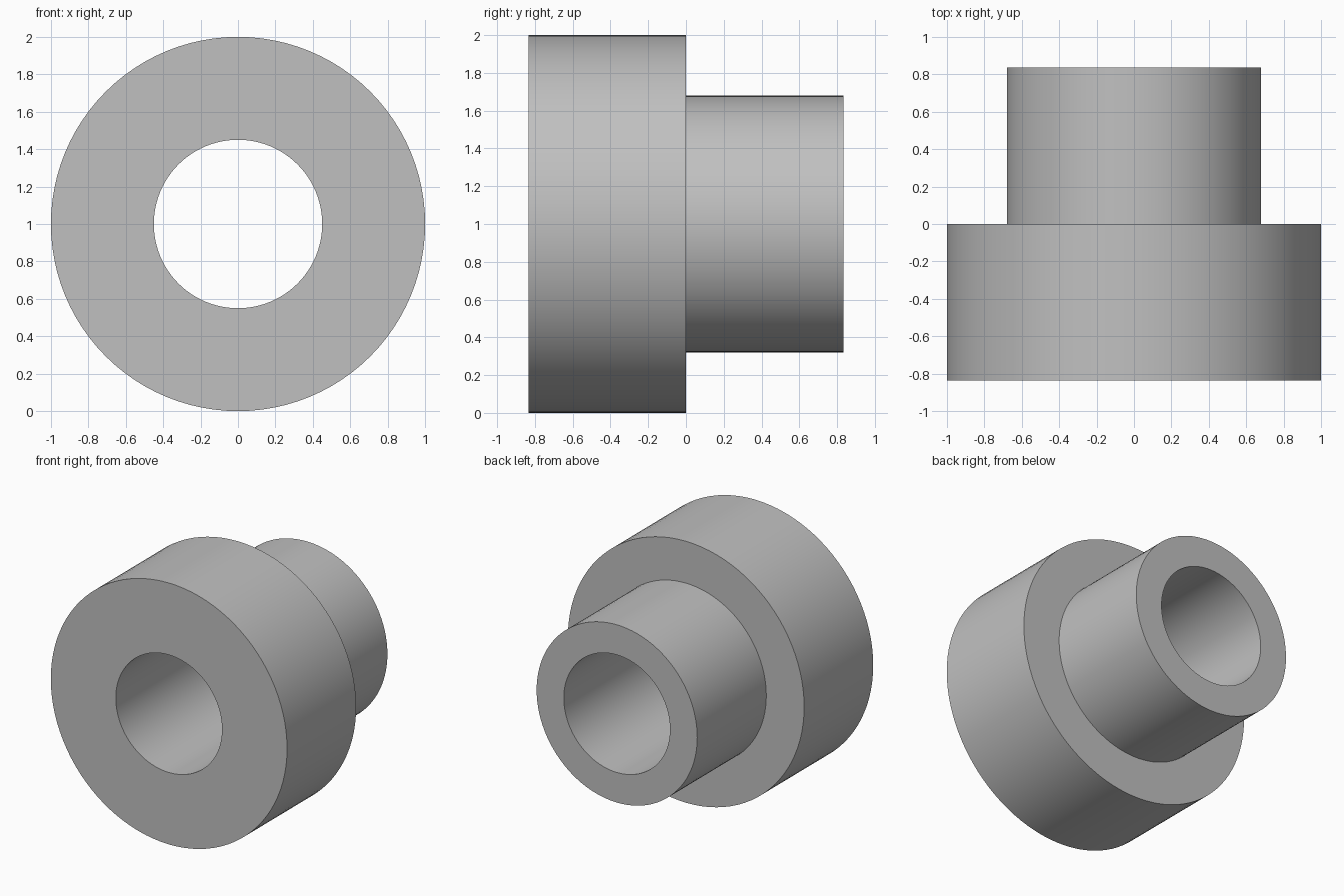
import bpy
import bmesh
import math
from mathutils import Matrix, Vector

cube = bpy.data.objects.get("Cube")
if cube:
    bpy.data.objects.remove(cube, do_unlink=True)

SEGMENTS = 96
FLANGE_RADIUS, SLEEVE_RADIUS, BORE_RADIUS = 1.0, 0.68, 0.45
HALF_LENGTH = 0.835

# Plain grey metal
grey = bpy.data.materials.new("grey_metal")
grey.use_nodes = True
colour = (0.53, 0.53, 0.53, 1.0)
grey.diffuse_color = colour
grey.node_tree.nodes["Principled BSDF"].inputs["Base Color"].default_value = colour


def lathe(name, profile, centre):
    """Revolve a closed (radius, y) profile around the y axis."""
    bm = bmesh.new()
    verts = [bm.verts.new((r, y, 0)) for r, y in profile]
    edges = [bm.edges.new((v, verts[(i + 1) % len(verts)]))
             for i, v in enumerate(verts)]
    bmesh.ops.spin(bm, geom=verts + edges, cent=(0, 0, 0), axis=(0, 1, 0),
                   angle=math.tau, steps=SEGMENTS, use_duplicate=False)
    bmesh.ops.remove_doubles(bm, verts=bm.verts, dist=0.0001)
    bmesh.ops.recalc_face_normals(bm, faces=bm.faces)
    bmesh.ops.transform(bm, matrix=Matrix.Translation(Vector(centre)), verts=bm.verts)
    mesh = bpy.data.meshes.new(name)
    bm.to_mesh(mesh)
    bm.free()
    mesh.materials.append(grey)
    obj = bpy.data.objects.new(name, mesh)
    bpy.context.collection.objects.link(obj)
    return obj


# Stepped bushing: wide flange in front, narrower sleeve behind, bore right through
bushing = lathe("flanged_bushing", [
    (BORE_RADIUS, -HALF_LENGTH),
    (FLANGE_RADIUS, -HALF_LENGTH),
    (FLANGE_RADIUS, 0),
    (SLEEVE_RADIUS, 0),
    (SLEEVE_RADIUS, HALF_LENGTH),
    (BORE_RADIUS, HALF_LENGTH),
], (0, 0, FLANGE_RADIUS))

# Smooth round walls, crisp rims
bpy.ops.object.select_all(action="DESELECT")
bushing.select_set(True)
bpy.context.view_layer.objects.active = bushing
bpy.ops.object.shade_smooth_by_angle(angle=math.radians(30))
